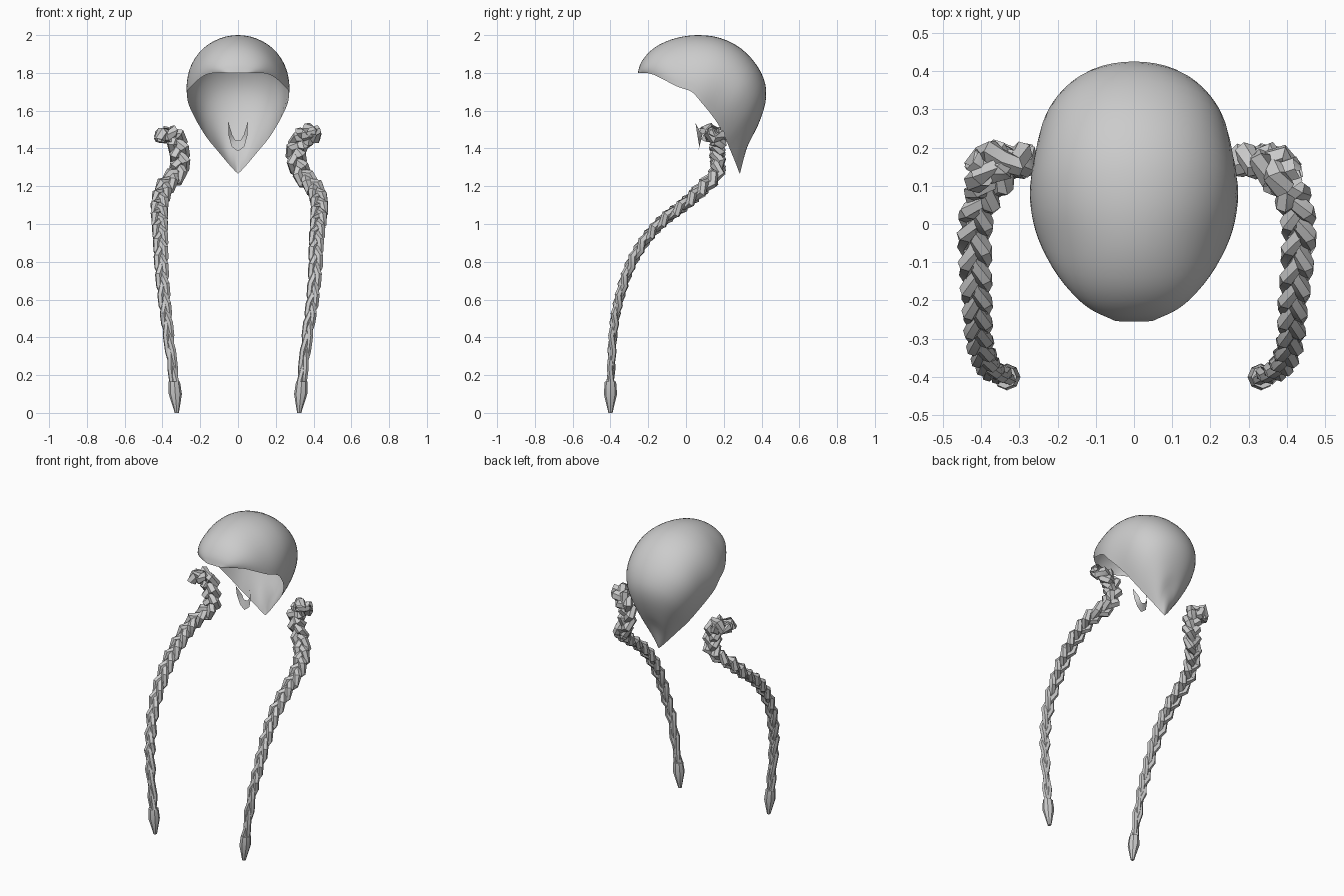
import bpy, bmesh, math
from mathutils import Vector

if "Cube" in bpy.data.objects:
    bpy.data.objects.remove(bpy.data.objects["Cube"])

grey = bpy.data.materials.new("hair_grey")
grey.use_nodes = True
grey.diffuse_color = (0.6, 0.6, 0.6, 1)
grey.node_tree.nodes["Principled BSDF"].inputs["Base Color"].default_value = (0.6, 0.6, 0.6, 1)


def finish(obj, angle):
    """Give the object its material and soft shading."""
    obj.data.materials.clear()
    obj.data.materials.append(grey)
    bpy.ops.object.select_all(action="DESELECT")
    obj.select_set(True)
    bpy.context.view_layer.objects.active = obj
    bpy.ops.object.shade_smooth_by_angle(angle=math.radians(angle))


def loft(name, rows, closed=False, caps=False, angle=40):
    """Skin a list of equally long point rows."""
    bm = bmesh.new()
    grid = [[bm.verts.new(p) for p in row] for row in rows]
    n = len(grid[0])
    for a, b in zip(grid, grid[1:]):
        for i in range(n if closed else n - 1):
            j = (i + 1) % n
            bm.faces.new((a[i], a[j], b[j], b[i]))
    if caps:
        bm.faces.new(grid[0][::-1])
        bm.faces.new(grid[-1])
    bmesh.ops.remove_doubles(bm, verts=bm.verts, dist=0.0005)
    bmesh.ops.recalc_face_normals(bm, faces=bm.faces)
    mesh = bpy.data.meshes.new(name)
    bm.to_mesh(mesh)
    bm.free()
    obj = bpy.data.objects.new(name, mesh)
    bpy.context.collection.objects.link(obj)
    finish(obj, angle)
    return obj


def spline(points, t):
    """Smooth curve through points, t from 0 to 1."""
    pts = [Vector(p) for p in points]
    f = min(t, 0.99999) * (len(pts) - 1)
    i, u = int(f), f - int(f)
    b, c = pts[i], pts[i + 1]
    a = pts[i - 1] if i else 2 * b - c
    d = pts[i + 2] if i + 2 < len(pts) else 2 * c - b
    return b + 0.5 * u * (c - a + u * (2 * a - 5 * b + 4 * c - d + u * (3 * (b - c) + d - a)))


# Hair cap: arcs from the midline down to the rim, front to nape
midline = [(-.255, 1.8), (-.24, 1.85), (-.2, 1.905), (-.14, 1.95), (-.05, 1.985), (.06, 2.0),
           (.18, 1.985), (.29, 1.93), (.375, 1.84), (.42, 1.74), (.42, 1.64), (.38, 1.52),
           (.325, 1.41), (.285, 1.265)]
rim = [(.05, -.253, 1.8), (.12, -.215, 1.8), (.17, -.17, 1.79), (.215, -.11, 1.76), (.25, -.04, 1.725),
       (.268, .03, 1.7), (.265, .08, 1.645), (.24, .13, 1.585), (.205, .175, 1.52), (.16, .21, 1.45),
       (.11, .235, 1.39), (.06, .26, 1.33), (.025, .275, 1.29), (0, .285, 1.265)]
bulge = [(b, 0) for b in (0, 0, 0, 0, 0, .01, .03, .05, .065, .062, .05, .03, .01, 0)]
rows = []
for k in range(40):
    t = k / 39
    m, r, b = spline(midline, t), spline(rim, t), spline(bulge, t)[0]
    mid = Vector((0, m[0], m[1]))
    row = []
    for j in range(-14, 15):
        s = j / 14 * math.pi / 2
        side = Vector((0, r.y, r.z))
        p = side + (mid - side) * math.cos(s)
        p.x = r.x * math.sin(s) + b * math.sin(2 * s)
        row.append(p)
    rows.append(row)
loft("hair_cap", rows, angle=60)

# Forked wisp of hair under the cap
outer = [(.052, .05, 1.54), (.05, .06, 1.47), (.034, .07, 1.41), (0, .065, 1.385)]
inner = [(.05, .05, 1.535), (.03, .085, 1.47), (.015, .08, 1.445), (0, .075, 1.445)]
flip = lambda pts: [(-x, y, z) for x, y, z in pts[-2::-1]]
loft("nape_wisp", [outer + flip(outer), inner + flip(inner)])

# Braid centre lines, from the upper end down to the tie
braid_right = [(-.42, .14, 1.46), (-.345, .17, 1.475), (-.31, .165, 1.38), (-.315, .165, 1.28),
               (-.385, .09, 1.2), (-.415, 0, 1.11), (-.415, -.12, 1.02), (-.41, -.22, .91),
               (-.405, -.3, .77), (-.39, -.355, .6), (-.37, -.385, .43), (-.335, -.4, .15)]
braid_left = [(.41, .12, 1.49), (.345, .165, 1.455), (.305, .165, 1.38), (.335, .165, 1.27),
              (.405, .09, 1.19), (.43, 0, 1.11), (.425, -.12, 1.02), (.415, -.22, .91),
              (.41, -.3, .77), (.395, -.355, .6), (.37, -.385, .43), (.335, -.4, .15)]
STEPS, TURNS = 36, 6

for side, path in (("right", braid_right), ("left", braid_left)):
    mirror = -1 if side == "right" else 1
    for strand in range(3):
        # Strand: low-sided tube weaving in a flat figure of eight
        centres, sizes = [], []
        for k in range(STEPS + 1):
            t = k / STEPS
            c = spline(path, t)
            along = (spline(path, min(t + .02, 1)) - spline(path, max(t - .02, 0))).normalized()
            across = Vector((1, 0, 0)) - along * along.x
            across = across.normalized() if across.length > .5 else Vector((0, -1, 0))
            depth = along.cross(across).normalized()
            a = 2 * math.pi * (TURNS * t + strand / 3)
            w = .034 * (1 - .6 * t ** 1.5)
            centres.append(c + mirror * across * w * math.sin(a) + depth * w * .6 * math.sin(2 * a))
            sizes.append(.032 - .016 * t)
        rings = []
        for k, c in enumerate(centres):
            along = (centres[min(k + 1, STEPS)] - centres[max(k - 1, 0)]).normalized()
            u = along.cross(Vector((.3, 1, .2))).normalized()
            v = along.cross(u)
            rings.append([c + sizes[k] * (u * math.cos(q * math.pi / 3) + v * math.sin(q * math.pi / 3))
                          for q in range(6)])
        loft(f"{side}_braid_strand_{strand + 1}", rings, closed=True, angle=35)

    # Tuft below the tie
    rings = []
    for z, rad, x in ((.165, .03, .337), (.1, .035, .332), (.03, .018, .326), (0, .011, .324)):
        rings.append([(mirror * x + rad * math.cos(q * math.pi / 4), -.4 + rad * math.sin(q * math.pi / 4), z)
                      for q in range(8)])
    loft(f"{side}_braid_tuft", rings, closed=True, caps=True, angle=35)
